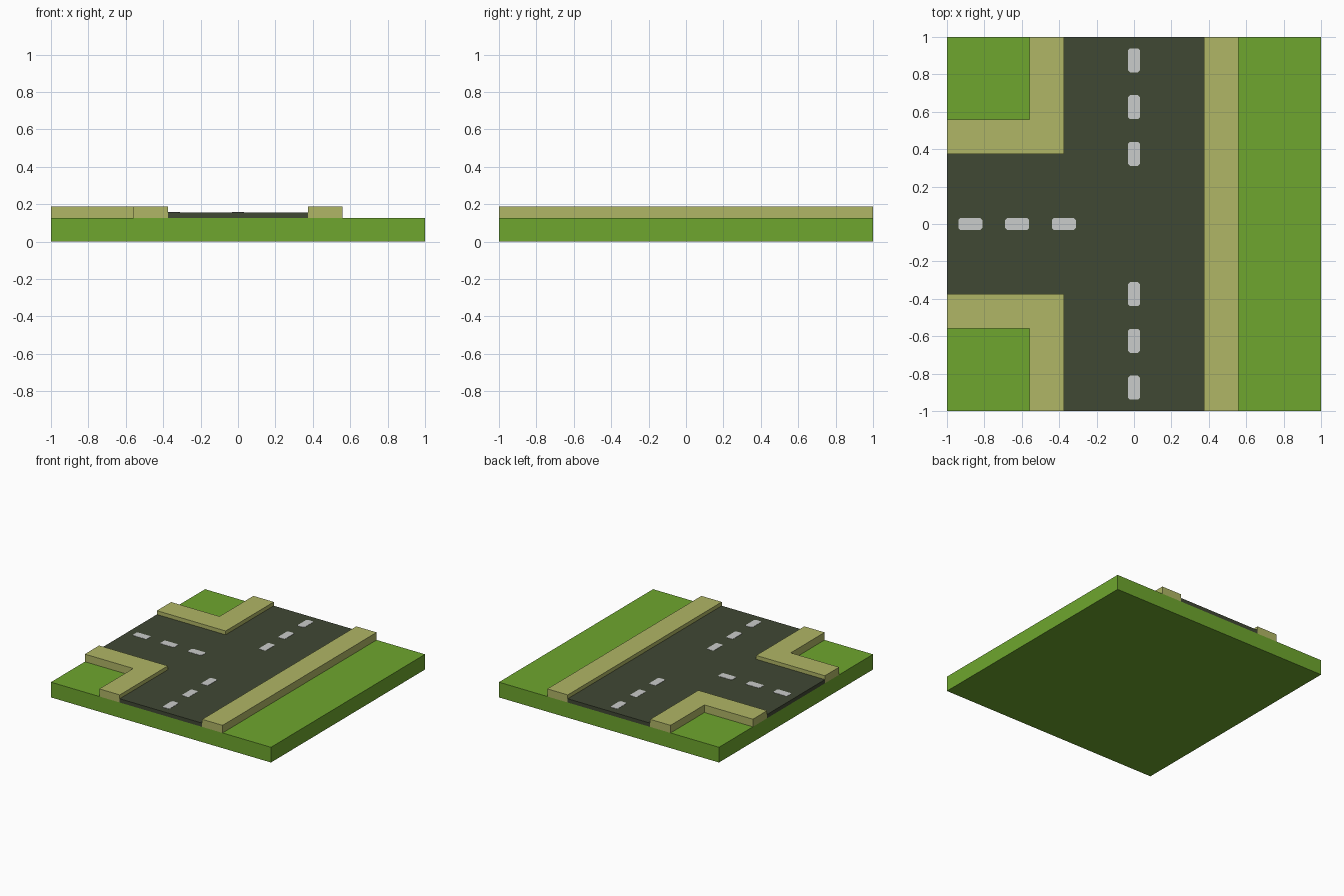
import bpy, bmesh

if "Cube" in bpy.data.objects:
    bpy.data.objects.remove(bpy.data.objects["Cube"])

def srgb(r, g, b):
    lin = lambda c: c / 12.92 if c <= 0.04045 else ((c + 0.055) / 1.055) ** 2.4
    return (*[lin(c / 255) for c in (r, g, b)], 1)

def material(name, rgb):
    m = bpy.data.materials.new(name)
    m.diffuse_color = srgb(*rgb)
    m.use_nodes = True
    m.node_tree.nodes["Principled BSDF"].inputs["Base Color"].default_value = m.diffuse_color
    return m

grass = material("grass green", (110, 166, 46))
asphalt = material("dark asphalt", (64, 72, 52))
paving = material("sandy paving", (176, 182, 102))
paint = material("road paint", (202, 204, 203))

def prism(name, outline, z0, z1, mat):
    """Extrude a counter-clockwise outline from z0 up to z1."""
    bm = bmesh.new()
    face = bm.faces.new([bm.verts.new((x, y, z0)) for x, y in outline])
    ext = bmesh.ops.extrude_face_region(bm, geom=[face], use_keep_orig=True)
    top = [v for v in ext["geom"] if isinstance(v, bmesh.types.BMVert)]
    bmesh.ops.translate(bm, verts=top, vec=(0, 0, z1 - z0))
    bmesh.ops.recalc_face_normals(bm, faces=bm.faces)
    mesh = bpy.data.meshes.new(name)
    bm.to_mesh(mesh)
    bm.free()
    mesh.materials.append(mat)
    ob = bpy.data.objects.new(name, mesh)
    bpy.context.collection.objects.link(ob)
    return ob

R, W = 0.375, 0.56                 # road half width, outer pavement edge
Z0, ZR, ZP = 0.125, 0.156, 0.1875  # grass, road and pavement heights

# Grass slab
prism("grass_base", [(-1, -1), (1, -1), (1, 1), (-1, 1)], 0, Z0, grass)

# T-shaped road
prism("road", [(-R, -1), (R, -1), (R, 1), (-R, 1), (-R, R), (-1, R),
               (-1, -R), (-R, -R)], Z0, ZR, asphalt)

# Straight pavement, and two mirrored corner pavements
prism("straight_pavement", [(R, -1), (W, -1), (W, 1), (R, 1)], Z0, ZP, paving)
corner = [(-1, R), (-R, R), (-R, 1), (-W, 1), (-W, W), (-1, W)]
for name, s in (("back", 1), ("front", -1)):
    prism(f"{name}_corner_pavement", [(x, s * y) for x, y in corner], Z0, ZP, paving)

# Lane dashes with clipped corners
def dash(name, cx, cy, hx, hy, c=0.01):
    pts = [(hx - c, -hy), (hx, c - hy), (hx, hy - c), (hx - c, hy),
           (c - hx, hy), (-hx, hy - c), (-hx, c - hy), (c - hx, -hy)]
    prism(name, [(cx + x, cy + y) for x, y in pts], ZR, ZR + 0.002, paint)

for i, d in enumerate((0.375, 0.625, 0.875), 1):
    dash(f"back_dash_{i}", 0, d, 0.032, 0.064)
    dash(f"front_dash_{i}", 0, -d, 0.032, 0.064)
    dash(f"left_dash_{i}", -d, 0, 0.064, 0.032)
